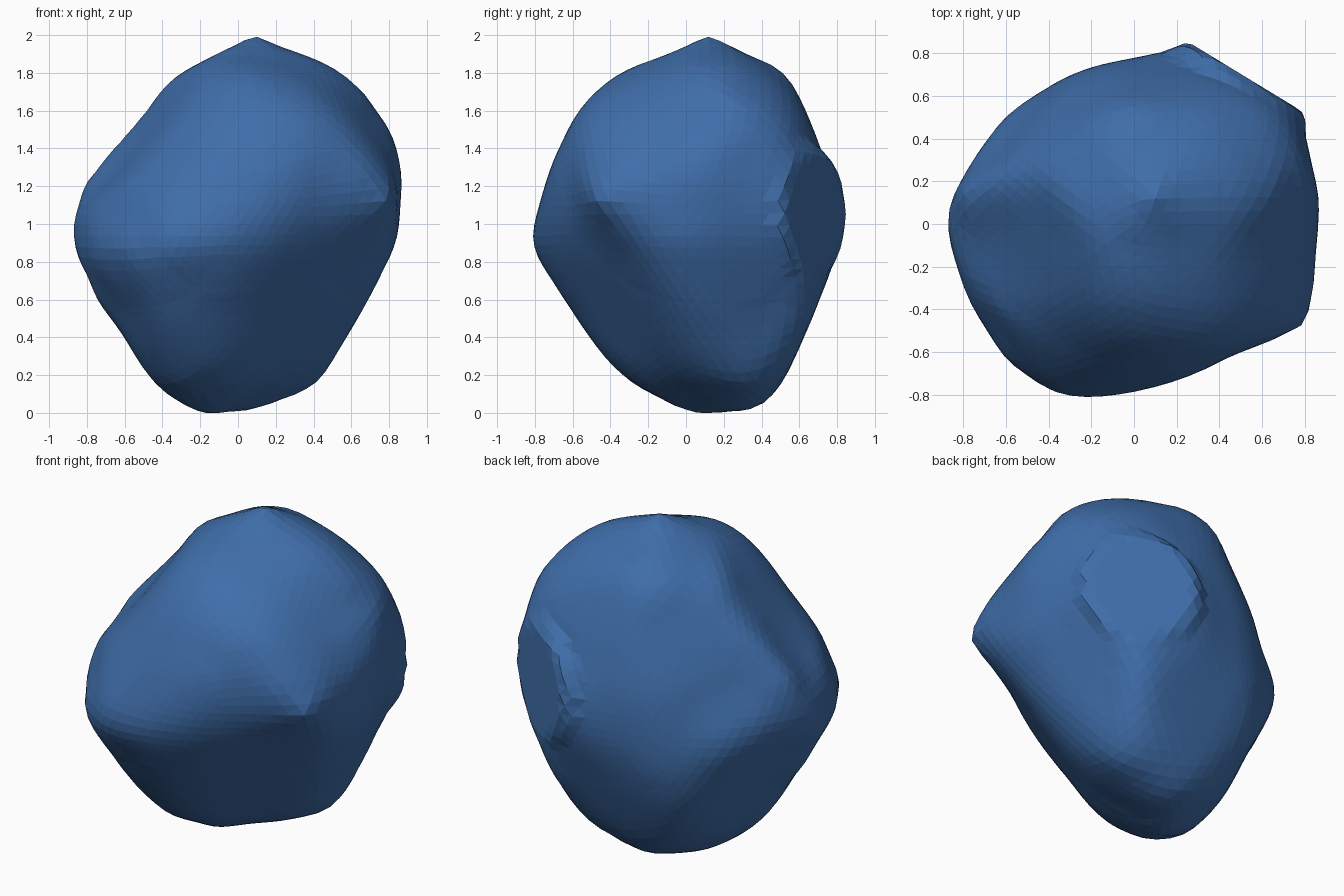
import bpy, bmesh
from math import radians, sin, cos, atan2, pi, exp
from mathutils import Vector

if "Cube" in bpy.data.objects:
    bpy.data.objects.remove(bpy.data.objects["Cube"])

CENTRE = Vector((0, 0, 1))
SHARPNESS = 15          # how crisply the outlines meet
BINS = 36
views = []


def outline(azimuth, elevation, pts):
    """Store an outline of the boulder seen from one direction."""
    a, e = radians(azimuth), radians(elevation)
    right = Vector((cos(a), sin(a), 0))
    away = Vector((-sin(a), cos(a), 0))
    up = Vector((0, 0, cos(e))) + away * sin(e)
    c = (CENTRE.dot(right), CENTRE.dot(up))
    p = [(x - c[0], y - c[1]) for x, y in pts]
    views.append((right, up, list(zip(p, p[1:] + p[:1]))))


def reach(d, view):
    """Distance from the centre to the outline along direction d."""
    right, up, edges = view
    px, py = d.dot(right), d.dot(up)
    best = 0
    for (ax, ay), (bx, by) in edges:
        ex, ey = bx - ax, by - ay
        den = px * ey - py * ex
        if abs(den) < 1e-9:
            continue
        t = (ax * ey - ay * ex) / den
        s = (ax * py - ay * px) / den
        if t > best and -1e-6 <= s <= 1 + 1e-6:
            best = t
    return best or 50


# front
outline(0, 0, [(.08, 2.0), (.36, 1.9), (.59, 1.8), (.775, 1.61), (.85, 1.39), (.87, 1.2),
               (.84, .91), (.69, .6), (.43, .17), (.17, .04), (-.12, 0), (-.28, .02),
               (-.47, .175), (-.61, .42), (-.825, .71), (-.87, .94), (-.865, 1.15),
               (-.785, 1.285), (-.56, 1.52), (-.35, 1.79), (-.18, 1.88)])
# right side
outline(90, 0, [(.14, 2.0), (.42, 1.86), (.57, 1.75), (.68, 1.5), (.775, 1.23), (.825, .99),
                (.775, .78), (.65, .465), (.52, .175), (.41, .06), (.25, 0), (.07, 0),
                (-.09, .06), (-.31, .175), (-.48, .36), (-.77, .8), (-.825, .94),
                (-.72, 1.31), (-.59, 1.58), (-.47, 1.725), (-.325, 1.825)])
# top
outline(0, 90, [(.28, .83), (.42, .76), (.75, .56), (.82, .36), (.87, .1), (.85, -.2),
                (.82, -.43), (.76, -.5), (.5, -.6), (.25, -.72), (0, -.79), (-.29, -.82),
                (-.5, -.73), (-.65, -.6), (-.8, -.3), (-.87, -.05), (-.87, .1),
                (-.7, .41), (-.55, .55), (-.27, .72), (0, .78)])
# front right, from above
outline(35, 25, [(.18, 1.84), (.36, 1.8), (.58, 1.67), (.775, 1.49), (.89, 1.3), (.94, 1.02),
                 (.914, .85), (.565, .17), (.33, .09), (-.11, .05), (-.42, .14),
                 (-.61, .32), (-.81, .6), (-.864, .77), (-.81, 1.06), (-.6, 1.32),
                 (-.42, 1.51), (-.2, 1.74), (.025, 1.82)])
# back left, from above
outline(215, 25, [(-.16, 1.8), (.12, 1.78), (.285, 1.72), (.425, 1.58), (.76, 1.13),
                  (.864, .83), (.83, .68), (.675, .43), (.45, .105), (.175, -.06),
                  (-.1, -.11), (-.325, -.08), (-.6, .13), (-.77, .38), (-.91, .74),
                  (-.94, 1.02), (-.9, 1.27), (-.8, 1.49), (-.51, 1.76)])
# back right, from below
outline(145, -25, [(-.05, 1.885), (.175, 1.88), (.31, 1.84), (.415, 1.745), (.63, 1.3),
                   (.785, .885), (.78, .745), (.715, .58), (.48, .16), (.315, .005),
                   (.15, -.04), (-.02, -.01), (-.185, .09), (-.685, .77), (-.9, 1.035),
                   (-.9, 1.135), (-.81, 1.31), (-.6, 1.58), (-.41, 1.8), (-.24, 1.87)])

# boulder body: a sphere carved softly by all outlines
bm = bmesh.new()
bmesh.ops.create_icosphere(bm, subdivisions=5, radius=1)
bm.verts.ensure_lookup_table()
dirs = [v.co.normalized() for v in bm.verts]
links = [[e.other_vert(v).index for e in v.link_edges] for v in bm.verts]
limit = [[reach(d, w) for d in dirs] for w in views]
sector = [[(atan2(d.dot(w[1]), d.dot(w[0])) + pi) / (2 * pi) * BINS for d in dirs]
          for w in views]
n = len(dirs)
rad = [sum(l[i] ** -SHARPNESS for l in limit) ** (-1 / SHARPNESS) for i in range(n)]


def relax(values, amount):
    return [(1 - amount) * values[i] + amount * sum(values[j] for j in links[i]) / len(links[i])
            for i in range(n)]


def touch_outlines():
    """Swell or shrink the rims until each outline is just touched."""
    gain = [0] * n
    for lim, sec in zip(limit, sector):
        top = [0] * BINS
        for i in range(n):
            b = int(sec[i]) % BINS
            top[b] = max(top[b], rad[i] / lim[i])
        for i in range(n):
            s = sec[i] - .5
            b, f = int(s // 1), s % 1
            m = top[b % BINS] * (1 - f) + top[(b + 1) % BINS] * f
            gain[i] += (1 / m - 1) * min(1, rad[i] / lim[i] / m) ** 25
    gain = relax(relax(gain, .5), .5)
    for i in range(n):
        rad[i] *= 1 + .7 * gain[i]


for step in range(16):
    touch_outlines()
    rad = relax(rad, .5 if step < 11 else .25)
touch_outlines()

# flat round facet on the back right, easing out past its rim
normal, disc = Vector((.52, .854, 0)).normalized(), Vector((.52, .69, .08))
for i, d in enumerate(dirs):
    k = d.dot(normal)
    if k > .4:
        t = disc.dot(normal) / k
        f = max(0, min(1, (.40 - (d * t - disc).length) / .1))
        rad[i] = min(t, rad[i] + f * (t - rad[i]))

# sharp nubs: peak and front right corner
for p, width in ((Vector((.09, .13, 2.0)), .07), (Vector((.79, -.465, 1.13)), .09)):
    p = p - CENTRE
    near = max(range(n), key=lambda i: dirs[i].dot(p))
    lift = p.length - rad[near]
    for i in range(n):
        rad[i] += lift * exp(-(dirs[i].angle(p) / width) ** 2)

for v, d, r in zip(bm.verts, dirs, rad):
    v.co = CENTRE + d * r
low = min(v.co.z for v in bm.verts)
bmesh.ops.translate(bm, verts=bm.verts, vec=(0, 0, -low))

mesh = bpy.data.meshes.new("boulder")
bm.to_mesh(mesh)
bm.free()
boulder = bpy.data.objects.new("boulder", mesh)
bpy.context.collection.objects.link(boulder)

mat = bpy.data.materials.new("blue_stone")
mat.diffuse_color = (0.05, 0.155, 0.4, 1)
mat.use_nodes = True
mat.node_tree.nodes["Principled BSDF"].inputs["Base Color"].default_value = mat.diffuse_color
mesh.materials.append(mat)
